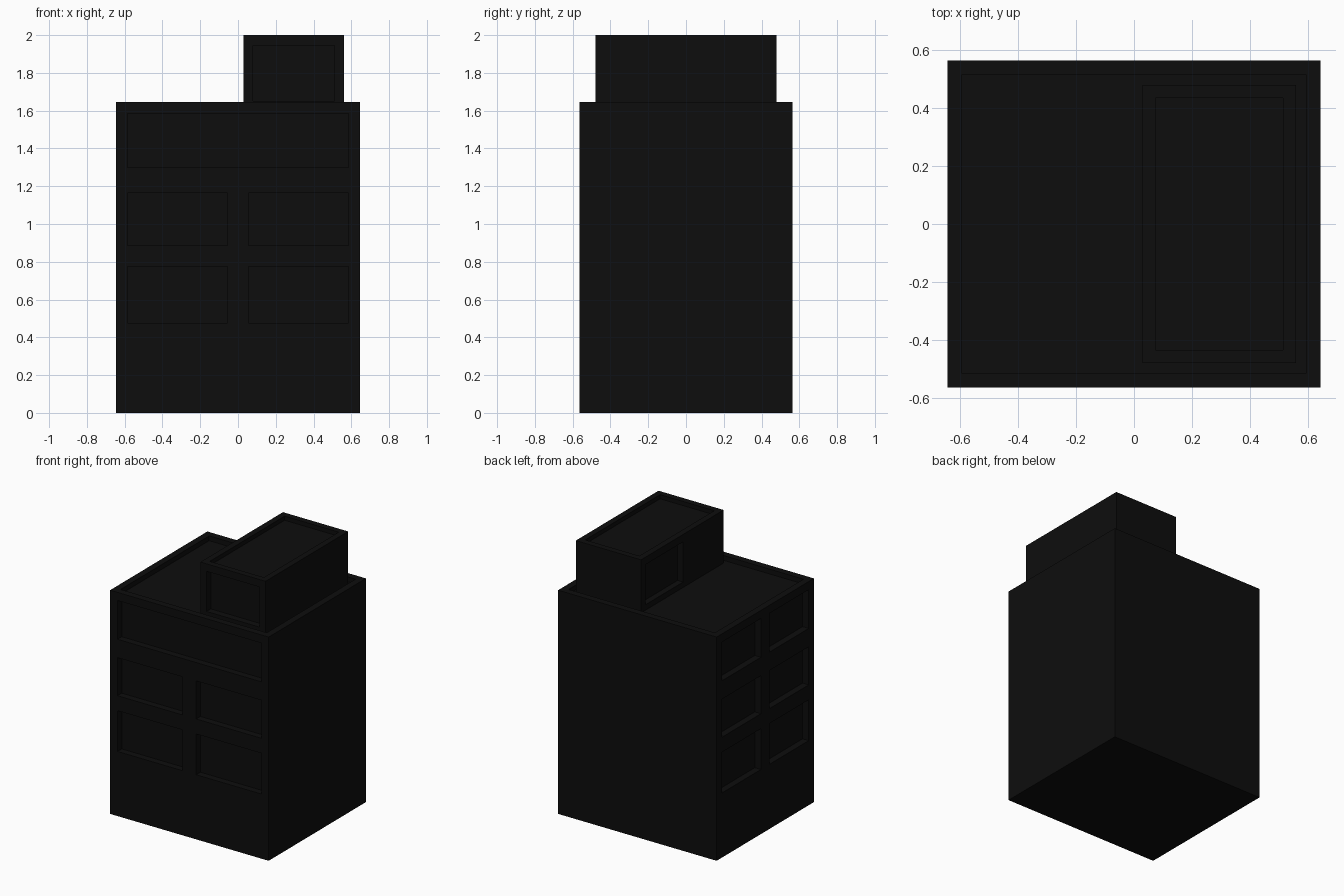
import bpy, bmesh
from mathutils import Matrix, Vector

if "Cube" in bpy.data.objects:
    bpy.data.objects.remove(bpy.data.objects["Cube"])

paint = bpy.data.materials.new("dark_paint")
paint.diffuse_color = (0.004, 0.004, 0.004, 1)
paint.use_nodes = True
paint.node_tree.nodes["Principled BSDF"].inputs["Base Color"].default_value = paint.diffuse_color


def boxes(name, bounds):
    """One object holding a box for every (x0, x1, y0, y1, z0, z1)."""
    bm = bmesh.new()
    for x0, x1, y0, y1, z0, z1 in bounds:
        centre = Vector((x0 + x1, y0 + y1, z0 + z1)) / 2
        size = Matrix.Diagonal((x1 - x0, y1 - y0, z1 - z0, 1))
        bmesh.ops.create_cube(bm, size=1, matrix=Matrix.Translation(centre) @ size)
    mesh = bpy.data.meshes.new(name)
    bm.to_mesh(mesh)
    bm.free()
    obj = bpy.data.objects.new(name, mesh)
    bpy.context.collection.objects.link(obj)
    return obj


def carved(name, block, recesses):
    """A solid block with recesses cut into it."""
    obj = boxes(name, [block])
    obj.data.materials.append(paint)
    cutter = boxes(name + "_cutter", recesses)
    cutter.data.materials.append(paint)
    cutter.hide_render = True
    mod = obj.modifiers.new("recesses", 'BOOLEAN')
    mod.operation, mod.solver, mod.object = 'DIFFERENCE', 'EXACT', cutter
    bpy.context.view_layer.objects.active = obj
    bpy.ops.object.modifier_apply(modifier=mod.name)
    bpy.data.objects.remove(cutter)
    return obj


W, D, H = 0.645, 0.565, 1.645      # half width, half depth, height
DEPTH, OUT = 0.05, 0.1             # window depth, cutter overshoot
rows = [(0.475, 0.775), (0.885, 1.165), (1.30, 1.585)]

# Roof well inside the parapet
cuts = [(-W + 0.05, W - 0.05, -D + 0.05, D - 0.05, H - 0.035, H + OUT)]
for i, (z0, z1) in enumerate(rows):
    # Front windows: two per floor, one wide window on the top floor
    spans = [(-0.585, 0.585)] if i == 2 else [(-0.585, -0.055), (0.055, 0.585)]
    cuts += [(a, b, -D - OUT, -D + DEPTH, z0, z1) for a, b in spans]
    # Left side windows
    cuts += [(-W - OUT, -W + DEPTH, a, b, z0, z1)
             for a, b in [(-0.505, -0.05), (0.05, 0.505)]]
carved("main_building", (-W, W, -D, D, 0, H), cuts)

# Rooftop block with its own roof well, front window and left window
carved("rooftop_block", (0.03, 0.56, -0.48, 0.48, 1.6, 2.0), [
    (0.075, 0.515, -0.435, 0.435, 1.97, 2.1),
    (0.08, 0.51, -0.6, -0.43, 1.65, 1.945),
    (-0.1, 0.075, -0.01, 0.425, 1.65, 1.945),
])
